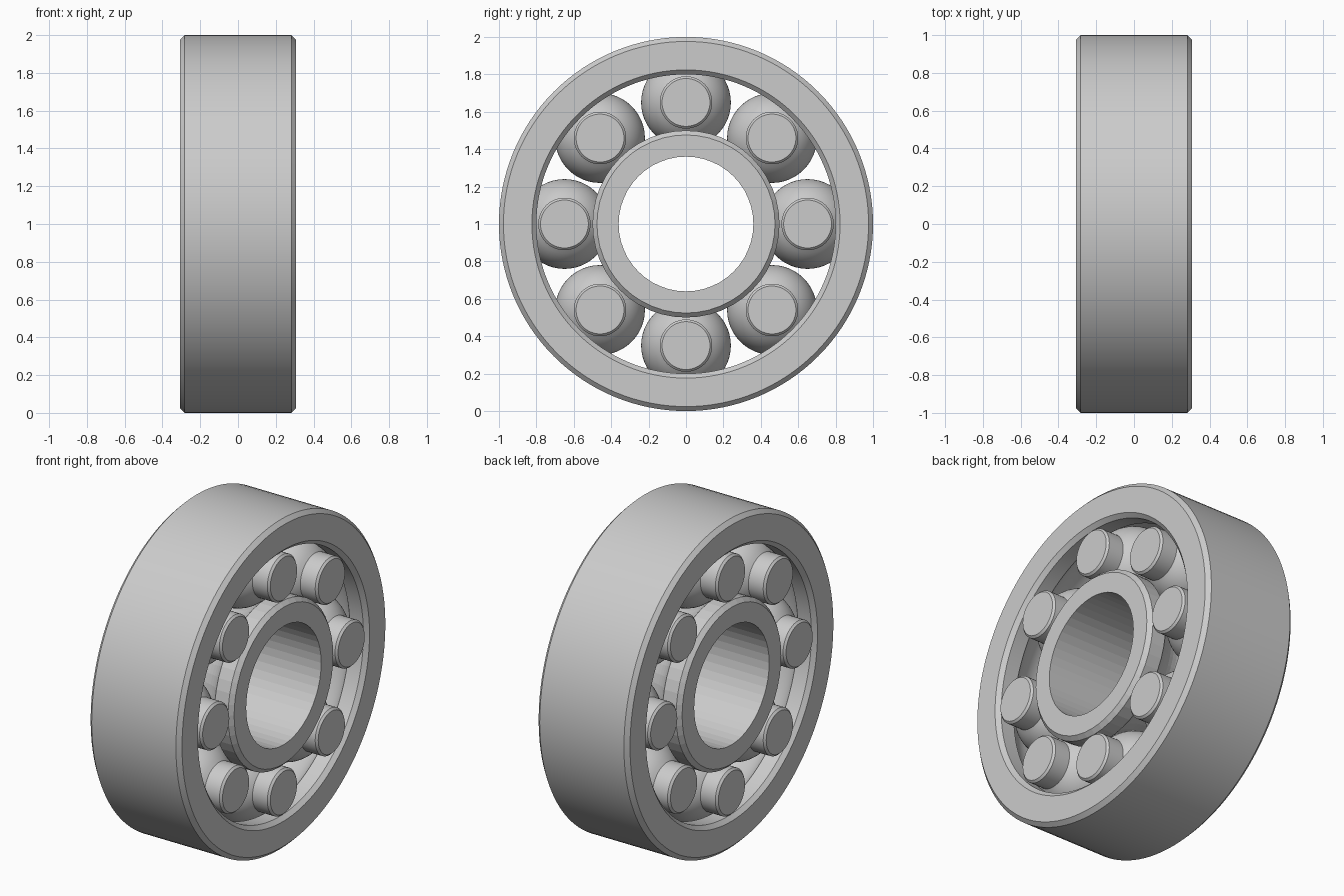
import bpy, bmesh
from math import sin, cos, pi, asin, sqrt

cube = bpy.data.objects.get("Cube")
if cube:
    bpy.data.objects.remove(cube, do_unlink=True)

HALF = 0.307      # half width of the bearing
PITCH = 0.65      # radius of the circle of rollers
BALL = 0.24       # ball radius
PIN = 0.14        # pin radius
BEVEL = 0.024

steel = bpy.data.materials.new("steel grey")
steel.use_nodes = True
grey = (0.6, 0.6, 0.6, 1)
steel.diffuse_color = grey
bsdf = steel.node_tree.nodes["Principled BSDF"]
bsdf.inputs["Base Color"].default_value = grey
bsdf.inputs["Roughness"].default_value = 0.5


def arc(radius, edge, centre, side, steps=16):
    """Points (x, r) of a circular arc spanning x = -edge..edge."""
    a = asin(edge / radius)
    angles = [-a + 2 * a * i / steps for i in range(steps + 1)]
    return [(radius * sin(t), centre + side * radius * cos(t)) for t in angles]


def lathe(name, profile, segments, closed, location, smooth=True):
    """Spin a profile of (x, r) points about the x axis."""
    bm = bmesh.new()
    rings = []
    for i in range(segments):
        t = 2 * pi * i / segments
        rings.append([bm.verts.new((x, r * cos(t), r * sin(t))) for x, r in profile])
    n = len(profile)
    for i in range(segments):
        a, b = rings[i], rings[(i + 1) % segments]
        for j in range(n if closed else n - 1):
            k = (j + 1) % n
            bm.faces.new((a[j], a[k], b[k], b[j]))
    if not closed:
        bm.faces.new([ring[0] for ring in rings])
        bm.faces.new([ring[-1] for ring in rings])
    bmesh.ops.recalc_face_normals(bm, faces=bm.faces)
    mesh = bpy.data.meshes.new(name)
    bm.to_mesh(mesh)
    bm.free()
    mesh.materials.append(steel)
    obj = bpy.data.objects.new(name, mesh)
    bpy.context.collection.objects.link(obj)
    obj.location = location
    if smooth:
        bpy.ops.object.select_all(action='DESELECT')
        obj.select_set(True)
        bpy.context.view_layer.objects.active = obj
        bpy.ops.object.shade_smooth_by_angle(angle=pi / 7)
    return obj


def race(land, side):
    """Land, ball groove and bevelled edges of a ring, from -x to +x."""
    groove = BALL + 0.004
    edge = sqrt(groove ** 2 - (land - PITCH) ** 2)
    lip = land + side * BEVEL
    return ([(-HALF, lip), (-HALF + BEVEL, land)]
            + arc(groove, edge, PITCH, side)
            + [(HALF - BEVEL, land), (HALF, lip)])


centre = (0, 0, 1)

# Outer ring with bevelled rim
rim = [(HALF, 1 - BEVEL), (HALF - BEVEL, 1), (BEVEL - HALF, 1), (-HALF, 1 - BEVEL)]
lathe("outer_ring", race(0.8, 1) + rim, 128, True, centre)

# Inner ring with a faceted straight bore
bore = [(HALF, 0.36), (-HALF, 0.36)]
lathe("inner_ring", race(0.5, -1) + bore, 48, True, centre, smooth=False)

# Rollers: a ball with a short bevelled pin on each side
tip = 0.012
pin_end = [(-HALF, PIN - tip), (tip - HALF, PIN)]
ball = arc(BALL, sqrt(BALL ** 2 - PIN ** 2), 0, 1, 20)
roller = pin_end + ball + [(-x, r) for x, r in reversed(pin_end)]
for i in range(8):
    t = i * pi / 4
    lathe(f"roller_{i + 1}", roller, 48, False,
          (0, PITCH * cos(t), 1 + PITCH * sin(t)))
